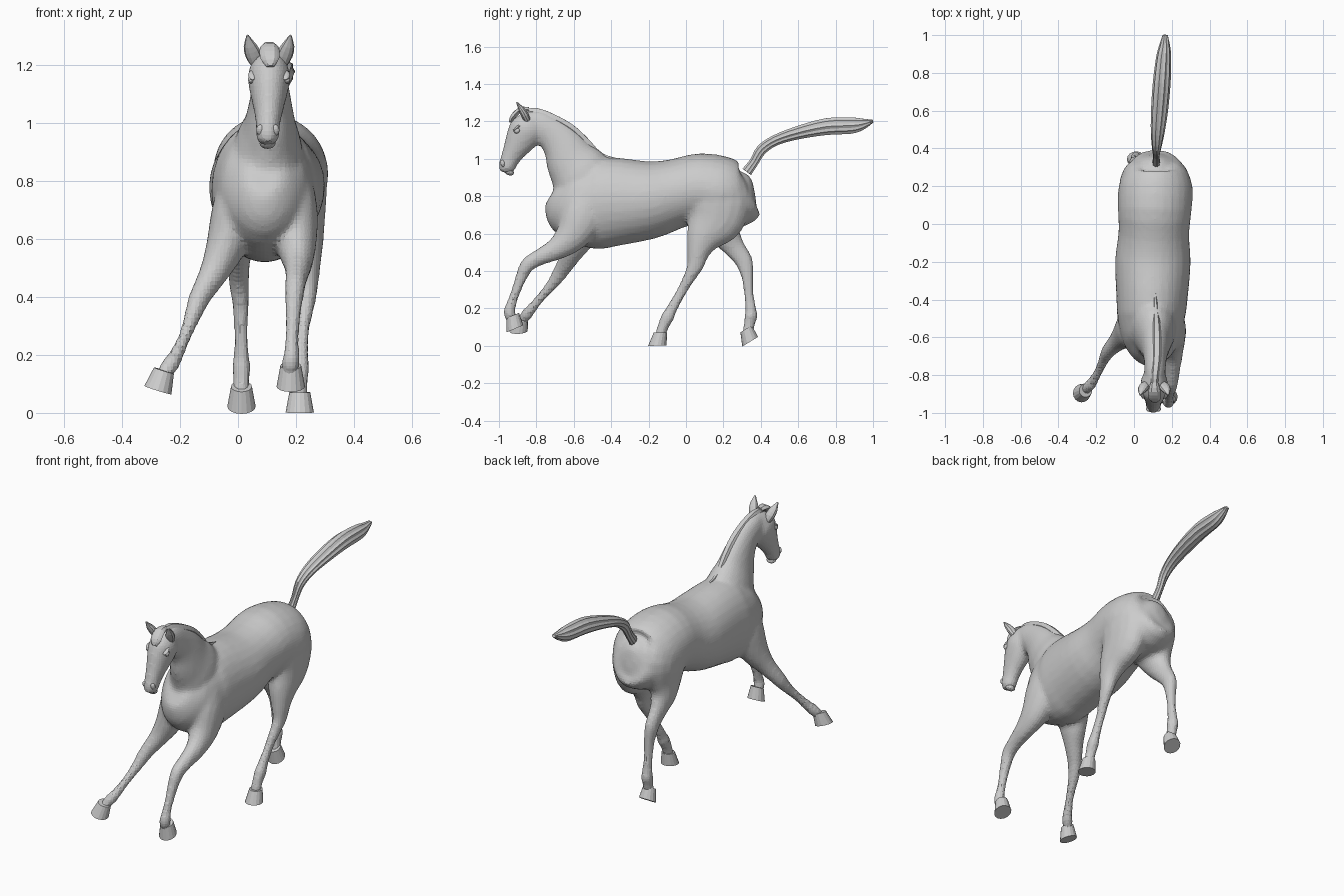
import bpy, bmesh, math
from mathutils import Vector, Matrix


def smooth_rows(rows, steps):
    """Catmull-Rom interpolation of (x, y, z, half_width, half_depth) rows."""
    out = []
    for i in range(len(rows) - 1):
        a, b, c, d = (rows[max(0, min(len(rows) - 1, i + k))] for k in (-1, 0, 1, 2))
        for s in range(steps):
            t = s / steps
            out.append([0.5 * (2 * q + (r - p) * t + (2 * p - 5 * q + 4 * r - u) * t * t
                               + (3 * q - p - 3 * r + u) * t ** 3)
                        for p, q, r, u in zip(a, b, c, d)])
    return out + [list(rows[-1])]


def loft(bm, rows, n=16, steps=3, ripple=0.0):
    """Closed tube of elliptical rings square to the path, width along x."""
    rows = smooth_rows(rows, steps)
    pts = [Vector(r[:3]) for r in rows]
    rings = []
    for i, r in enumerate(rows):
        t = (pts[min(i + 1, len(pts) - 1)] - pts[max(i - 1, 0)]).normalized()
        side = (Vector((1, 0, 0)) - t * t.x).normalized()
        up = side.cross(t)
        ring = []
        for k in range(n):
            a = 2 * math.pi * k / n
            f = 1 - ripple * (k % 2)
            ring.append(bm.verts.new(pts[i] + side * (math.cos(a) * max(r[3], .004) * f)
                                     + up * (math.sin(a) * max(r[4], .004) * f)))
        rings.append(ring)
    for A, B in zip(rings, rings[1:]):
        for k in range(n):
            bm.faces.new((A[k], A[(k + 1) % n], B[(k + 1) % n], B[k]))
    bm.faces.new(rings[0])
    bm.faces.new(rings[-1])


def finish(name, bm):
    bmesh.ops.recalc_face_normals(bm, faces=bm.faces)
    me = bpy.data.meshes.new(name)
    bm.to_mesh(me)
    bm.free()
    ob = bpy.data.objects.new(name, me)
    bpy.context.collection.objects.link(ob)
    return ob


def part(name, rows, **kw):
    bm = bmesh.new()
    loft(bm, rows, **kw)
    return finish(name, bm)


def hoof(name, loc, pitch, roll=0.0):
    bm = bmesh.new()
    bmesh.ops.create_cone(bm, cap_ends=True, segments=16, radius1=.049, radius2=.036, depth=.07)
    for v in bm.verts:
        v.co.y += .014 if v.co.z > 0 else -.004
    m = Matrix.Translation(loc) @ Matrix.Rotation(roll, 4, 'Y') @ Matrix.Rotation(pitch, 4, 'X')
    bmesh.ops.transform(bm, matrix=m, verts=bm.verts)
    return finish(name, bm)


def ball(name, loc, size, tilt=0.0):
    bm = bmesh.new()
    m = Matrix.Translation(loc) @ Matrix.Rotation(tilt, 4, 'X') @ Matrix.Diagonal((*size, 1))
    bmesh.ops.create_uvsphere(bm, u_segments=12, v_segments=8, radius=1, matrix=m)
    return finish(name, bm)


skin = bmesh.new()
# Torso: y, top, bottom, half width, centre x
torso = [(-.72, .87, .75, .05, .09), (-.70, .92, .68, .09, .09), (-.63, .97, .58, .145, .09),
         (-.50, 1.0, .52, .178, .09), (-.40, 1.01, .53, .188, .095), (-.20, .99, .57, .20, .10),
         (-.05, 1.0, .63, .187, .105), (.08, 1.03, .65, .195, .11), (.20, 1.01, .62, .195, .115),
         (.30, .975, .64, .155, .115), (.345, .94, .71, .09, .115), (.365, .88, .78, .03, .115)]
loft(skin, [(cx, y, (t + b) / 2, w, (t - b) / 2) for y, t, b, w, cx in torso], n=28)
# Neck
loft(skin, [(.10, -.52, .84, .13, .19), (.105, -.57, .93, .115, .165), (.11, -.615, .995, .09, .14),
            (.112, -.66, 1.075, .072, .112), (.112, -.72, 1.14, .06, .092),
            (.11, -.79, 1.185, .055, .078), (.108, -.85, 1.20, .045, .06)], n=20)
# Head
loft(skin, [(.108, -.815, 1.235, .04, .045), (.108, -.83, 1.205, .06, .07),
            (.107, -.85, 1.16, .074, .095), (.106, -.885, 1.10, .064, .084),
            (.105, -.92, 1.04, .05, .062), (.103, -.945, .99, .042, .05),
            (.102, -.96, .95, .04, .045), (.102, -.967, .925, .025, .028)], n=18)
# Right hind leg, reaching forward
loft(skin, [(.20, .15, .92, .07, .13), (.205, .17, .80, .10, .175), (.21, .155, .68, .092, .16),
            (.225, .095, .58, .07, .10), (.235, .065, .50, .05, .062), (.24, .05, .43, .036, .046),
            (.235, .02, .37, .03, .034), (.222, -.03, .28, .024, .028), (.217, -.08, .19, .027, .031),
            (.215, -.095, .16, .033, .036), (.212, -.12, .11, .029, .031), (.21, -.14, .05, .03, .03)])
# Left hind leg, trailing
loft(skin, [(.03, .15, .92, .07, .13), (.02, .18, .80, .10, .165), (.015, .19, .68, .085, .13),
            (.0, .21, .60, .065, .085), (.0, .255, .53, .044, .06), (.003, .30, .47, .036, .05),
            (.005, .317, .43, .034, .045), (.01, .33, .36, .028, .032), (.01, .337, .27, .024, .027),
            (.012, .347, .19, .028, .031), (.012, .347, .16, .033, .036),
            (.012, .338, .115, .029, .03), (.012, .33, .06, .03, .03)])
# Right foreleg, bent at the knee
loft(skin, [(.19, -.50, .84, .06, .11), (.195, -.55, .70, .08, .12), (.20, -.61, .59, .072, .092),
            (.207, -.69, .52, .052, .062), (.203, -.78, .475, .04, .045), (.197, -.845, .435, .036, .04),
            (.192, -.88, .37, .03, .032), (.188, -.91, .29, .024, .026), (.185, -.935, .22, .026, .028),
            (.183, -.945, .18, .031, .033), (.18, -.935, .15, .029, .03), (.18, -.925, .12, .028, .028)])
# Left foreleg, stretched outward
loft(skin, [(.01, -.50, .84, .06, .11), (-.01, -.54, .70, .08, .12), (-.04, -.575, .58, .07, .09),
            (-.08, -.615, .49, .052, .058), (-.12, -.655, .42, .04, .045), (-.14, -.68, .38, .036, .04),
            (-.158, -.715, .33, .029, .031), (-.185, -.775, .26, .023, .025),
            (-.213, -.825, .20, .026, .028), (-.23, -.85, .17, .031, .032),
            (-.248, -.868, .145, .028, .028), (-.262, -.885, .11, .028, .028)])
body = finish("horse_body", skin)
# Fuse the overlapping muscle masses into one faceted skin
rm = body.modifiers.new("fuse", 'REMESH')
rm.mode = 'VOXEL'
rm.voxel_size = .014
sm = body.modifiers.new("relax", 'SMOOTH')
sm.factor = .5
sm.iterations = 5

# Hooves
hoof("hoof_hind_right", (.213, -.15, .036), .02)
hoof("hoof_hind_left", (.012, .328, .054), .55)
hoof("hoof_front_right", (.182, -.925, .125), .4)
hoof("hoof_front_left", (-.266, -.893, .112), .05, .3)

# Tail with strand grooves
part("tail", [(.118, .325, .93, .02, .03), (.118, .365, .985, .018, .026), (.12, .405, 1.05, .025, .03),
              (.125, .48, 1.10, .036, .03), (.135, .60, 1.14, .045, .037), (.147, .75, 1.172, .047, .047),
              (.157, .88, 1.178, .04, .046), (.162, .94, 1.185, .03, .033), (.165, 1.0, 1.202, .014, .008)],
     n=20, ripple=.13)

# Mane along the crest, forelock between the ears
part("mane", [(.108, -.86, 1.25, .016, .018), (.112, -.80, 1.25, .022, .024), (.12, -.72, 1.22, .026, .026),
              (.122, -.62, 1.165, .026, .026), (.12, -.54, 1.095, .022, .024),
              (.115, -.46, 1.018, .016, .018), (.112, -.37, .995, .006, .01)], n=12, ripple=.12)
part("forelock", [(.108, -.84, 1.262, .02, .015), (.108, -.885, 1.262, .032, .016),
                  (.11, -.925, 1.225, .033, .016), (.112, -.94, 1.195, .014, .008)], n=12, ripple=.1)

# Paired head details, mirrored about the head centre
for tag, s in (("right", 1), ("left", -1)):
    hx = .107
    part("ear_" + tag, [(hx + .045 * s, -.848, 1.205, .02, .018), (hx + .054 * s, -.862, 1.235, .028, .021),
                        (hx + .066 * s, -.882, 1.268, .022, .016), (hx + .074 * s, -.905, 1.302, .003, .003)],
         n=10, steps=2)
    ball("eye_" + tag, (hx + .062 * s, -.903, 1.15), (.011, .017, .013), .6)
    ball("brow_" + tag, (hx + .056 * s, -.905, 1.165), (.016, .026, .008), .7)
    ball("nostril_" + tag, (hx - .004 + .026 * s, -.979, .975), (.014, .013, .02), .3)
# Lower lip
ball("lower_lip", (.102, -.945, .93), (.028, .026, .018), -.4)
